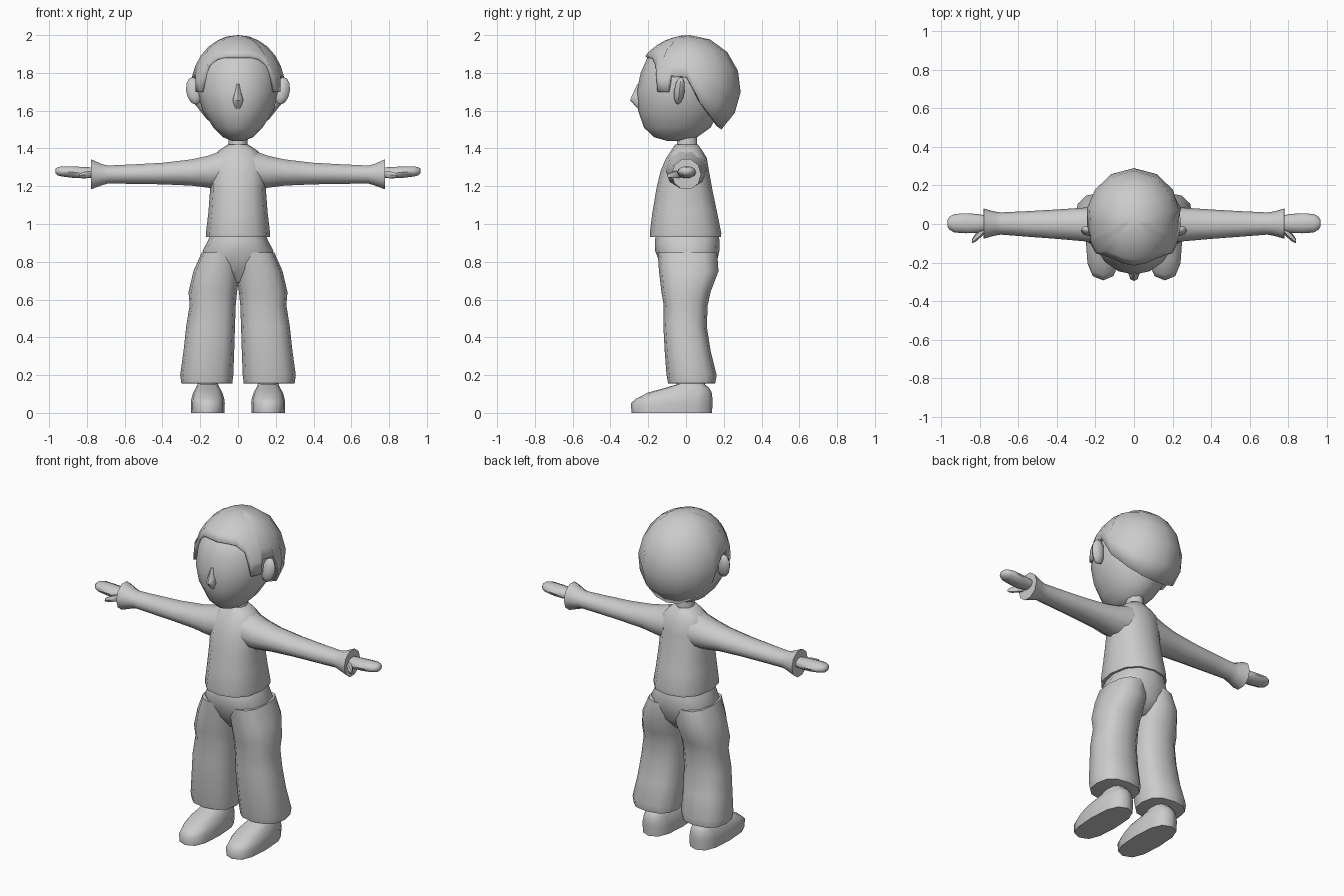
import bpy, bmesh, math

GREY = bpy.data.materials.new("light grey")
GREY.diffuse_color = (0.6, 0.6, 0.6, 1)


def finish(name, bm, mirror=False, angle=50):
    """Turn a bmesh into a smooth-shaded object, optionally mirrored in x."""
    bmesh.ops.recalc_face_normals(bm, faces=bm.faces)
    me = bpy.data.meshes.new(name)
    bm.to_mesh(me)
    bm.free()
    me.materials.append(GREY)
    for p in me.polygons:
        p.use_smooth = True
    me.set_sharp_from_angle(angle=math.radians(angle))
    ob = bpy.data.objects.new(name, me)
    bpy.context.collection.objects.link(ob)
    if mirror:
        m = ob.modifiers.new("Mirror", 'MIRROR')
        m.use_mirror_merge = False
    return ob


def loft(name, axis, rings, n=12, power=1.0, mirror=False):
    """Skin rings (t, a0, a1, b0, b1) along z (a=x, b=y) or x (a=y, b=z)."""
    bm = bmesh.new()
    loops = []
    for t, a0, a1, b0, b1 in rings:
        loop = []
        for i in range(n):
            u = 2 * math.pi * i / n
            c, s = math.cos(u), math.sin(u)
            a = (a0 + a1) / 2 + (a1 - a0) / 2 * math.copysign(abs(c) ** power, c)
            b = (b0 + b1) / 2 + (b1 - b0) / 2 * math.copysign(abs(s) ** power, s)
            loop.append(bm.verts.new((a, b, t) if axis == 'z' else (t, a, b)))
        loops.append(loop)
    for lo, hi in zip(loops, loops[1:]):
        for i in range(n):
            j = (i + 1) % n
            bm.faces.new((lo[i], lo[j], hi[j], hi[i]))
    bm.faces.new(loops[0])
    bm.faces.new(loops[-1])
    return finish(name, bm, mirror)


# Head with narrow chin
loft("head", 'z', [
    (1.44, -.03, .03, -.10, .00), (1.46, -.08, .08, -.17, .06),
    (1.51, -.13, .13, -.222, .13), (1.60, -.188, .188, -.254, .18),
    (1.70, -.215, .215, -.262, .20), (1.80, -.21, .21, -.24, .20),
    (1.88, -.18, .18, -.205, .18), (1.95, -.10, .10, -.11, .12)], n=16)

# Nose
loft("nose", 'z', [
    (1.61, -.015, .015, -.255, -.23), (1.655, -.028, .028, -.296, -.22),
    (1.68, -.022, .022, -.286, -.22), (1.74, -.01, .01, -.258, -.22)], n=8)

# Ears
bm = bmesh.new()
bmesh.ops.create_uvsphere(bm, u_segments=8, v_segments=6, radius=1)
for v in bm.verts:
    z = v.co.z
    v.co = (.232 + .043 * v.co.x + .008 * z,
            -.035 + .028 * v.co.y + .008 * z, 1.705 + .073 * z)
finish("ear", bm, mirror=True)

# Hair: cap whose lower edge follows fringe, sideburn, ear and nape
EDGE = [(0, 1.89), (18, 1.89), (34, 1.88), (46, 1.84), (53, 1.70), (65, 1.70),
        (68, 1.785), (86, 1.78), (103, 1.64), (126, 1.55), (152, 1.51), (180, 1.50)]
columns = EDGE + [(360 - a, z) for a, z in EDGE[-2:0:-1]]
bm = bmesh.new()
top = bm.verts.new((0, .02, 2.0))
STEPS = 6
cols = []
for deg, low in columns:
    a = math.radians(deg)
    end = math.acos((low - 1.72) / .28)
    front = 1 + .10 * max(0, math.cos(a))
    col = []
    for k in range(1, STEPS + 1):
        t = end * k / STEPS
        r = math.sin(t)
        col.append(bm.verts.new((.25 * r * math.sin(a),
                                 .02 - .27 * front * r * math.cos(a),
                                 1.72 + .28 * math.cos(t))))
    cols.append(col)
for i, c in enumerate(cols):
    d = cols[(i + 1) % len(cols)]
    bm.faces.new((top, c[0], d[0]))
    for k in range(STEPS - 1):
        bm.faces.new((c[k], c[k + 1], d[k + 1], d[k]))
hair = finish("hair", bm)
s = hair.modifiers.new("Thickness", 'SOLIDIFY')
s.thickness = .03
s.offset = -1

# Neck
loft("neck", 'z', [(1.34, -.07, .07, -.07, .07), (1.41, -.05, .05, -.05, .062),
                   (1.50, -.05, .05, -.05, .062)], n=10)

# Sweater body
loft("sweater_body", 'z', [
    (.93, -.168, .168, -.19, .185), (.95, -.17, .17, -.192, .187),
    (1.06, -.157, .157, -.178, .165), (1.18, -.148, .148, -.158, .14),
    (1.28, -.15, .15, -.135, .122), (1.35, -.14, .14, -.105, .11),
    (1.39, -.10, .10, -.078, .085), (1.42, -.055, .055, -.058, .064)],
    power=.85)

# Sleeves with flared cuffs
loft("sleeve", 'x', [
    (.08, -.11, .11, 1.18, 1.395), (.16, -.105, .10, 1.188, 1.365),
    (.25, -.09, .085, 1.20, 1.345), (.40, -.077, .075, 1.207, 1.327),
    (.56, -.065, .066, 1.21, 1.318), (.69, -.055, .06, 1.212, 1.312),
    (.72, -.06, .064, 1.202, 1.32), (.778, -.076, .08, 1.18, 1.347),
    (.779, -.055, .06, 1.205, 1.325)], n=10, mirror=True)

# Mitten hands and thumbs
loft("hand", 'x', [
    (.75, -.03, .04, 1.245, 1.30), (.81, -.046, .052, 1.24, 1.303),
    (.87, -.048, .055, 1.242, 1.306), (.93, -.044, .052, 1.25, 1.307),
    (.955, -.03, .038, 1.256, 1.302), (.967, -.012, .02, 1.268, 1.292)],
    n=10, mirror=True)
loft("thumb", 'x', [
    (.765, -.04, .0, 1.25, 1.285), (.79, -.066, -.02, 1.242, 1.284),
    (.82, -.092, -.05, 1.24, 1.278), (.84, -.10, -.08, 1.245, 1.268)],
    n=6, mirror=True)

# Trousers: seat, then wide legs
loft("trouser_seat", 'z', [
    (.69, -.09, .09, -.07, .09), (.76, -.18, .18, -.125, .155),
    (.86, -.187, .187, -.165, .177), (.91, -.16, .16, -.165, .178),
    (.94, -.148, .148, -.16, .172)], power=.85)
loft("trouser_leg", 'z', [
    (.155, .04, .29, -.085, .145), (.157, .03, .30, -.095, .155),
    (.20, .025, .306, -.103, .162), (.33, .02, .288, -.113, .13),
    (.46, .016, .274, -.12, .11), (.57, .012, .256, -.118, .115),
    (.64, .005, .262, -.13, .13), (.75, -.01, .236, -.143, .172),
    (.85, -.01, .192, -.15, .165)], power=.8, mirror=True)

# Shoes with ankles
loft("shoe", 'z', [
    (0, .072, .248, -.288, .138), (.05, .07, .25, -.292, .14),
    (.075, .073, .247, -.265, .14), (.108, .083, .237, -.20, .136),
    (.135, .098, .222, -.10, .12), (.15, .105, .215, -.05, .10),
    (.22, .11, .21, -.04, .09)], power=.75, mirror=True)
